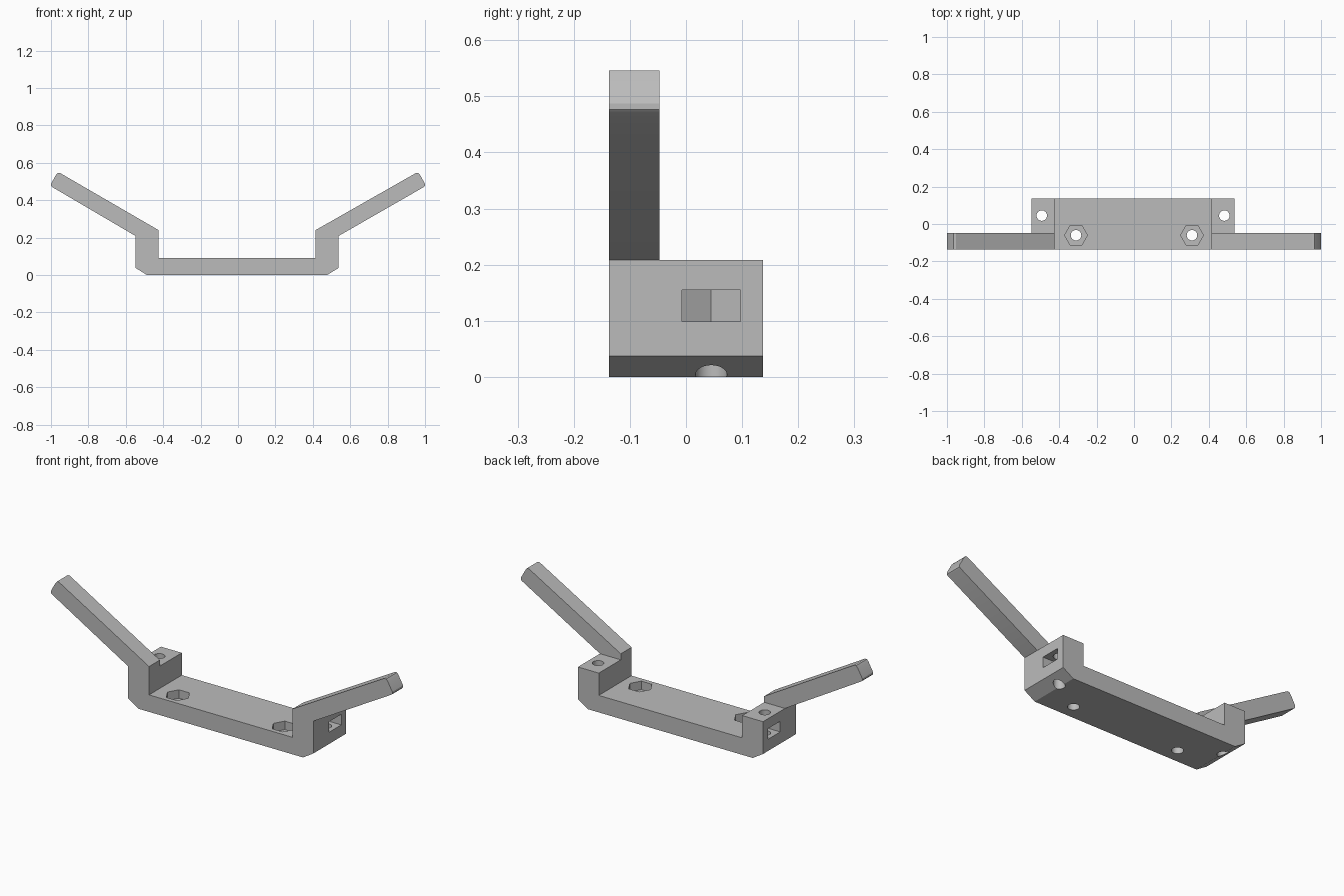
import bpy, bmesh, math
from mathutils import Matrix

cube = bpy.data.objects.get("Cube")
if cube:
    bpy.data.objects.remove(cube, do_unlink=True)

grey = bpy.data.materials.new("plain grey")
grey.use_nodes = True
grey.diffuse_color = (0.5, 0.5, 0.5, 1)
grey.node_tree.nodes["Principled BSDF"].inputs["Base Color"].default_value = (0.5, 0.5, 0.5, 1)

FRONT, BACK, ARM_BACK = -0.137, 0.137, -0.047
SHIFT = -0.005          # the body sits slightly to its right


def prism(name, points, axis, low, high):
    """Extrude a closed outline: (x, z) points along y, or (x, y) points along z."""
    bm = bmesh.new()
    place = (lambda p, d: (p[0], d, p[1])) if axis == "y" else (lambda p, d: (p[0], p[1], d))
    face = bm.faces.new([bm.verts.new(place(p, low)) for p in points])
    out = bmesh.ops.extrude_face_region(bm, geom=[face])
    move = place((0, 0), high - low)
    bmesh.ops.translate(bm, vec=move, verts=[v for v in out["geom"] if isinstance(v, bmesh.types.BMVert)])
    bmesh.ops.recalc_face_normals(bm, faces=bm.faces)
    mesh = bpy.data.meshes.new(name)
    bm.to_mesh(mesh)
    bm.free()
    mesh.materials.append(grey)
    obj = bpy.data.objects.new(name, mesh)
    bpy.context.collection.objects.link(obj)
    return obj


def ring(x, y, radius, sides, turn=0):
    return [(x + radius * math.cos(turn + 2 * math.pi * i / sides),
             y + radius * math.sin(turn + 2 * math.pi * i / sides)) for i in range(sides)]


def boolean(target, tool, operation):
    mod = target.modifiers.new(tool.name, "BOOLEAN")
    mod.operation, mod.object, mod.solver = operation, tool, "EXACT"
    tool.hide_render = True
    tool.hide_set(True)
    tools.append(tool)


tools = []

# U-shaped body with chamfered lower corners
half = [(0.482, 0), (0.542, 0.037), (0.542, 0.208), (0.42, 0.208), (0.42, 0.09)]
outline = half + [(-x, z) for x, z in reversed(half)]
body = prism("bracket_body", [(x + SHIFT, z) for x, z in outline], "y", FRONT, BACK)

for side, word in ((1, "left"), (-1, "right")):
    # Sloping arm with a softened tip, rooted on the front of the tower
    root = [(0.42, 0.15), (0.542, 0.15), (0.542, 0.208)]
    tip = [(0.995, 0.471), (1, 0.477), (1, 0.487), (0.972, 0.537), (0.964, 0.546), (0.953, 0.546)]
    arm = ([(side * x + SHIFT, z) for x, z in root] + [(side * x, z) for x, z in tip]
           + [(side * 0.42 + SHIFT, 0.24)])
    boolean(body, prism(word + "_arm", arm, "y", FRONT, ARM_BACK), "UNION")

for side, word in ((1, "left"), (-1, "right")):
    # Vertical bolt hole and side nut slot in the tower
    x, y = side * 0.488 + SHIFT, 0.045
    boolean(body, prism(word + "_tower_hole", ring(x, y, 0.028, 32), "z", -0.1, 0.3), "DIFFERENCE")
    flat, corner = 0.052, 0.06
    slot = [(x + side * 0.2, y - flat), (x + side * 0.2, y + flat), (x - side * corner / 2, y + flat),
            (x - side * corner, y), (x - side * corner / 2, y - flat)]
    boolean(body, prism(word + "_nut_slot", slot, "z", 0.099, 0.155), "DIFFERENCE")
    # Bolt hole with hexagonal pocket in the floor
    x, y = side * 0.31, -0.06
    boolean(body, prism(word + "_floor_hole", ring(x, y, 0.028, 32), "z", -0.1, 0.3), "DIFFERENCE")
    boolean(body, prism(word + "_hex_pocket", ring(x, y, 0.061, 6), "z", 0.045, 0.15), "DIFFERENCE")

# Bake the cuts and drop the helpers
bpy.context.view_layer.update()
graph = bpy.context.evaluated_depsgraph_get()
final = bpy.data.meshes.new_from_object(body.evaluated_get(graph))
body.modifiers.clear()
body.data = final
for tool in tools:
    bpy.data.objects.remove(tool, do_unlink=True)

# Smooth the hole walls, keep other edges sharp
bpy.ops.object.select_all(action="DESELECT")
body.select_set(True)
bpy.context.view_layer.objects.active = body
bpy.ops.object.shade_smooth_by_angle(angle=math.radians(25))
